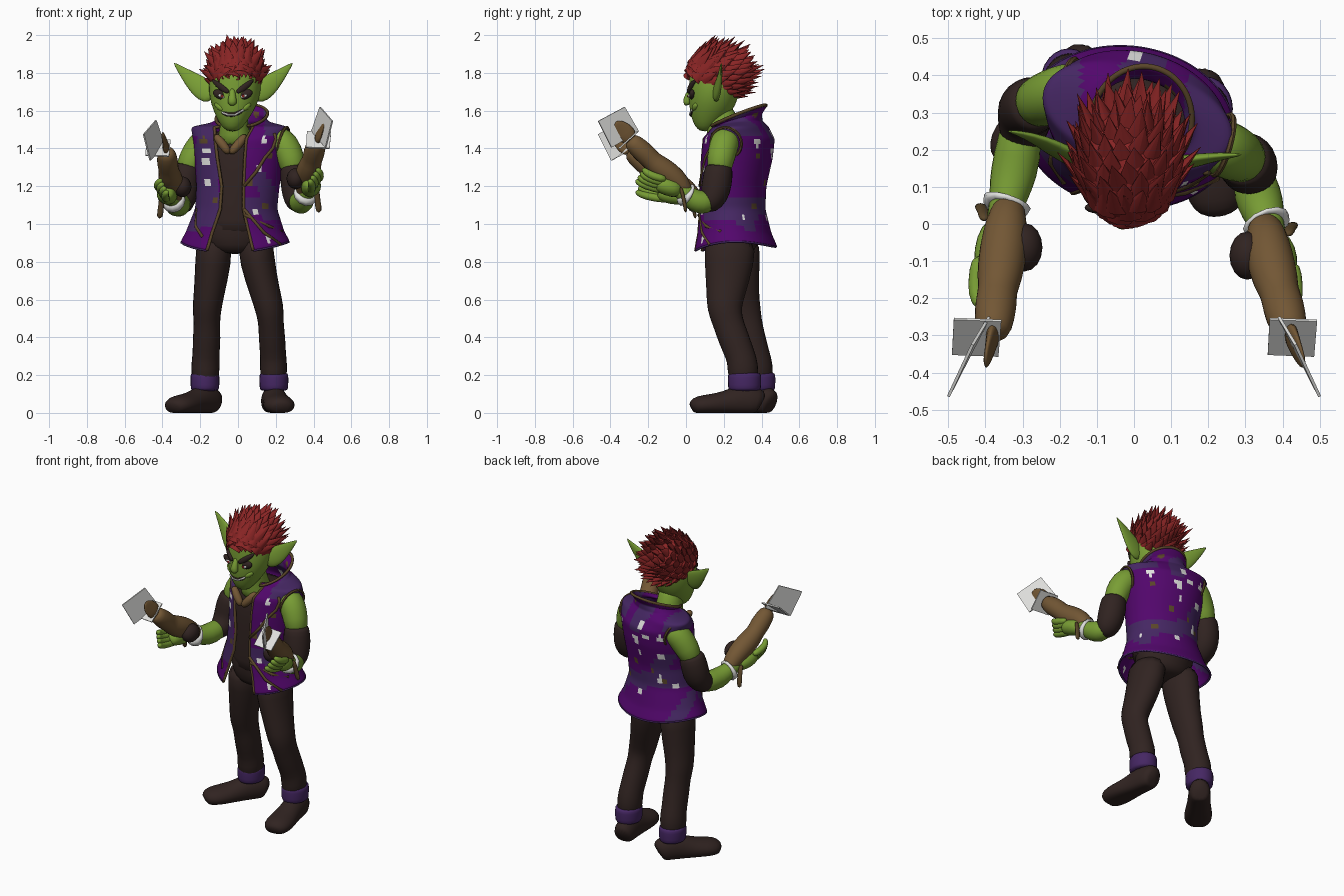
import bpy, bmesh, math, random
from mathutils import Vector, Matrix

random.seed(4)
if "Cube" in bpy.data.objects:
    bpy.data.objects.remove(bpy.data.objects["Cube"])


def material(name, *rgb):
    m = bpy.data.materials.new(name)
    m.use_nodes = True
    m.diffuse_color = (*rgb, 1)
    m.node_tree.nodes["Principled BSDF"].inputs["Base Color"].default_value = (*rgb, 1)
    return m


GREEN = material("skin green", .19, .34, .035)
RED = material("hair red", .25, .018, .018)
PURPLE = material("vest purple", .085, .002, .15)
INDIGO = material("faded indigo", .06, .02, .125)
DARK = material("dark brown cloth", .03, .017, .015)
LEATHER = material("leather brown", .17, .095, .035)
TRIM = material("trim brown", .1, .06, .022)
STEEL = material("pale steel", .75, .75, .73)
X, Y, Z = Vector((1, 0, 0)), Vector((0, 1, 0)), Vector((0, 0, 1))


def finish(name, bm, mats, smooth=True, sub=0, thick=0):
    bmesh.ops.recalc_face_normals(bm, faces=bm.faces)
    me = bpy.data.meshes.new(name)
    bm.to_mesh(me)
    bm.free()
    for m in mats:
        me.materials.append(m)
    for p in me.polygons:
        p.use_smooth = smooth
    ob = bpy.data.objects.new(name, me)
    bpy.context.collection.objects.link(ob)
    if thick:
        mod = ob.modifiers.new("thickness", "SOLIDIFY")
        mod.thickness, mod.offset = thick, 0
    if sub:
        mod = ob.modifiers.new("smooth", "SUBSURF")
        mod.levels = mod.render_levels = sub
    return ob


def loft(name, rings, mats, closed=True, caps=True, rule=None, **kw):
    """Skin a list of point rings."""
    bm = bmesh.new()
    rows = [[bm.verts.new(p) for p in r] for r in rings]
    n = len(rows[0])
    for a, b in zip(rows, rows[1:]):
        for i in range(n if closed else n - 1):
            j = (i + 1) % n
            f = bm.faces.new((a[i], a[j], b[j], b[i]))
            if rule:
                f.material_index = rule(f.calc_center_median())
    if caps:
        bm.faces.new(rows[0])
        bm.faces.new(rows[-1])
    return finish(name, bm, mats, **kw)


def limb(name, pts, mat, ref=X, sides=12, sub=1):
    """Tube along x, y, z, r1, r2 points; r1 lies along ref."""
    c = [Vector(p[:3]) for p in pts]
    rings = []
    for i, p in enumerate(pts):
        t = (c[min(i + 1, len(c) - 1)] - c[max(i - 1, 0)]).normalized()
        u = (ref - t * ref.dot(t)).normalized()
        v = t.cross(u)
        rings.append([c[i] + u * p[3] * math.cos(a) + v * p[-1] * math.sin(a)
                      for a in (2 * math.pi * k / sides for k in range(sides))])
    return loft(name, rings, [mat], sub=sub)


def cord(name, pts, r, mat=TRIM, ref=X):
    return limb(name, [(*p, r) for p in pts], mat, ref, 6, 0)


def blob(name, loc, size, mat, rot=0):
    bm = bmesh.new()
    bmesh.ops.create_uvsphere(bm, u_segments=16, v_segments=10, radius=1,
                              matrix=Matrix.Translation(loc) @ Matrix.Rotation(rot, 4, "Y") @ Matrix.Diagonal((*size, 1)))
    return finish(name, bm, [mat])


def plate(name, corners, mat, thick=.008):
    bm = bmesh.new()
    bm.faces.new([bm.verts.new(c) for c in corners])
    return finish(name, bm, [mat], smooth=False, thick=thick)


def oval(z, cx, cy, rx, ry, yaw=0, tilt=0, gap=0, lift=0, n=24):
    """Horizontal ring starting at the front, with an optional front gap."""
    out, yaw = [], math.radians(yaw)
    for i in range(n):
        a = gap + (2 * math.pi - 2 * gap) * i / (n - 1 if gap else n)
        s, c = math.sin(a), math.cos(a)
        x, y = rx * s, -ry * c
        out.append(Vector((cx + x * math.cos(yaw) - y * math.sin(yaw),
                           cy + x * math.sin(yaw) + y * math.cos(yaw), z - tilt * c + lift * s * s)))
    return out


# Trousers and boots
legs = {
    "left": [(.09, .235, .94, .1, .145), (.1, .23, .8, .097, .138), (.145, .21, .63, .082, .106), (.168, .202, .55, .08, .096),
             (.174, .222, .48, .068, .083), (.18, .25, .4, .074, .086), (.186, .29, .3, .07, .08), (.188, .3, .26, .077, .086),
             (.19, .31, .12, .07, .083)],
    "right": [(-.125, .26, .94, .1, .14), (-.13, .27, .8, .1, .125), (-.155, .285, .62, .083, .105), (-.165, .3, .55, .08, .1),
              (-.165, .318, .48, .071, .087), (-.165, .335, .4, .077, .088), (-.17, .365, .3, .073, .083), (-.172, .375, .26, .08, .088),
              (-.175, .385, .12, .074, .086)]}
for side, pts in legs.items():
    limb(side + "_trouser_leg", pts, DARK)
    x, y = pts[-1][:2]
    limb(side + "_cuff", [(x, y, z, r, r + .012) for z, r in ((.115, .07), (.125, .079), (.17, .08), (.205, .08), (.215, .07))], INDIGO)
    d = Vector((.14, -1, 0) if side == "left" else (-.62, -.8, 0)).normalized()
    heel = Vector((x, y, 0)) - d * .09
    steps = ((0, .06, .045), (.02, .08, .065), (.1, .09, .068), (.17, .072, .07), (.24, .06, .082), (.31, .055, .086), (.355, .048, .07), (.375, .03, .04))
    boot = limb(side + "_boot", [(*(heel + d * s + Z * h * .75), h, w) for s, h, w in steps], DARK, Z, 14)
    for v in boot.data.vertices:
        v.co.z = max(v.co.z, 0)
loft("hips", [oval(.84, -.015, .25, .1, .1), oval(.88, -.015, .25, .17, .13), oval(.98, -.015, .25, .19, .145),
              oval(1.1, -.01, .25, .18, .14)], [DARK], sub=1)

# Shirt and neck
loft("shirt", [oval(.93, -.01, .25, .195, .15, -8), oval(1.0, -.01, .25, .192, .15, -8), oval(1.2, 0, .25, .195, .15, -10),
               oval(1.38, .005, .268, .215, .158, -14), oval(1.46, .008, .275, .2, .13, -16), oval(1.5, 0, .26, .11, .09, -16)], [DARK], sub=1)
loft("neck", [oval(1.4, -.01, .22, .1, .1), oval(1.47, -.02, .21, .085, .1), oval(1.55, -.02, .19, .07, .08), oval(1.64, -.02, .17, .07, .08)],
     [GREEN], sub=1)
for s in (-1, 1):
    limb("neckerchief_side", [(-.04 + s * .085, .13, 1.475, .02), (-.04 + s * .04, .107, 1.42, .027), (-.045, .103, 1.37, .02)], LEATHER)

# Vest: z, centre, radii, yaw, tilt, front gap, side lift
rows = [(.865, -.015, .26, .285, .215, -8, .015, .45, .04), (.95, -.015, .255, .255, .19, -8, 0, .4, .01),
        (1.08, -.01, .245, .212, .168, -8, 0, .3, 0), (1.2, 0, .25, .215, .168, -10, 0, .28, 0),
        (1.35, .005, .27, .233, .18, -14, 0, .33, 0), (1.45, .008, .28, .245, .178, -16, 0, .36, 0),
        (1.51, .01, .29, .26, .13, -16, 0, .42, 0), (1.53, .01, .285, .16, .11, -16, .015, .5, 0),
        (1.55, .015, .28, .125, .115, -16, .035, .55, 0), (1.57, .02, .275, .135, .15, -14, .06, .6, 0)]
fine = [[p + (q - p) * k / 4 for p, q in zip(a, b)] for a, b in zip(rows, rows[1:]) for k in range(4)] + [list(rows[-1])]
vest_rings = [oval(*r, n=81) for r in fine]

# Worn spots: x, height, radius on the front and back
front_white = [(-.16, 1.39, .022), (-.165, 1.33, .02), (-.16, 1.21, .018), (-.13, 1.27, .013), (.11, 1.28, .02), (.135, 1.44, .018),
               (.1, 1.2, .014), (.09, 1.05, .017), (.16, .92, .015), (-.2, 1.02, .013)]
back_white = [(0, 1.47, .022), (-.04, 1.41, .022), (.04, 1.38, .024), (.02, 1.31, .018), (-.13, 1.42, .02), (-.12, 1.3, .02),
              (.03, 1.04, .018), (-.1, 1.14, .018), (-.18, 1.1, .014), (.19, 1.43, .018), (.2, 1.02, .015)]
gold = [(-.18, 1.44, .018), (-.12, 1.12, .015), (.17, 1.35, .017), (.06, 1.22, .017), (-.06, 1.2, .018), (.1, 1.58, .016), (.14, 1.1, .015)]


def near(c, spots):
    return any(math.hypot(c.x - x, c.z - z) < r for x, z, r in spots)


def vest_colour(c):
    if near(c, front_white if c.y < .25 else back_white):
        return 2
    if near(c, gold):
        return 3
    belt = 1.06 < c.z + .03 * math.sin(c.x * 9) < 1.16
    shoulder = c.z > 1.46 and abs(c.x) > .14
    patch = math.sin(c.x * 13 + c.z * 5) * math.sin(c.z * 11 + c.y * 9) > .75
    faded = c.x < -.1 and c.y < .24 and c.z > .97
    return int(belt or shoulder or patch or faded)


loft("vest", vest_rings, [PURPLE, INDIGO, STEEL, TRIM], closed=False, caps=False, rule=vest_colour, thick=.012, sub=1)
for k, side in ((0, "left"), (-1, "right")):
    cord(side + "_vest_trim", [r[k] for r in vest_rings], .009)
cord("collar_trim", vest_rings[-1], .009, ref=Z)
cord("hem_trim", vest_rings[0], .006, INDIGO, ref=Z)
for name, rows_up, cols in (("hip_strap", (0, 4, 8), (10, 5, 0)), ("hip_strap", (7, 5, 4), (0, 8, 15)),
                            ("hip_strap", (3, 5, 8), (-4, -9, -14)), ("lapel_fold", (22, 20, 18, 16, 14, 12), (9, 11, 10, 7, 4, 0))):
    cord(name, [vest_rings[r][c] - Y * .007 for r, c in zip(rows_up, cols)], .009)


# Arms: given for the left, moved for the right
def place(side, p):
    x, y, z = p[:3]
    if side < 0:
        k = max(0, min(1, (y + .35) / .5))
        x, y, z = -x + .02 * k + .2 * max(0, z - 1.25), y + .15 * k ** 3, z - .06 * (1 - k * k)
    return (x, y, z, *p[3:])


for s, side in ((1, "left_"), (-1, "right_")):
    def part(name, pts, mat, **kw):
        return limb(side + name, [place(s, p) for p in pts], mat, **kw)

    part("upper_arm", [(.18, .225, 1.46, .05), (.21, .215, 1.45, .078), (.248, .2, 1.42, .082), (.282, .185, 1.35, .076),
                       (.3, .17, 1.26, .066)], GREEN)
    part("sleeve", [(.295, .175, 1.31, .062), (.296, .174, 1.3, .078), (.305, .165, 1.22, .084), (.312, .15, 1.15, .08),
                    (.318, .12, 1.11, .068), (.322, .085, 1.105, .04)], DARK)
    part("forearm", [(.318, .15, 1.12, .055), (.332, .08, 1.11, .068), (.347, .035, 1.13, .062), (.36, -.01, 1.165, .045),
                     (.375, -.05, 1.19, .045)], GREEN)
    part("bracelet", [(.353, .01, 1.15, .05), (.355, .006, 1.152, .066), (.36, -.006, 1.16, .062), (.362, -.01, 1.165, .048)], STEEL, sub=0)
    part("hand", [(.37, -.03, 1.175, .04), (.385, -.07, 1.19, .055, .05), (.39, -.12, 1.205, .055, .05), (.392, -.16, 1.225, .04, .04)], GREEN)
    for i in range(4):
        fx, fz = .385 + .014 * i, 1.175 + .02 * i
        part("finger", [(fx, -.1, fz, .022), (fx + .008, -.17, fz + .015, .024), (fx + .006, -.25 + .012 * i, fz + .04, .021),
                        (fx - .01, -.265 + .012 * i, fz + .06, .012)], GREEN, sides=8)
    part("wrapped_handle", [(.352, .015, 1.12, .022), (.35, .0, 1.16, .042), (.356, -.03, 1.215, .058), (.365, -.09, 1.265, .068),
                            (.382, -.155, 1.31, .064), (.392, -.185, 1.34, .053), (.402, -.22, 1.375, .06), (.417, -.28, 1.43, .053),
                            (.422, -.3, 1.45, .035)], LEATHER)
    part("blade_root", [(.417, -.285, 1.44, .024, .045), (.434, -.325, 1.485, .014, .055), (.45, -.36, 1.52, .009, .04),
                        (.458, -.375, 1.54, .006, .015)], LEATHER)
    part("hand_strap", [(.415, -.03, 1.2, .018, .012), (.42, -.01, 1.13, .015, .01), (.43, 0, 1.055, .022, .012)], TRIM, sides=8)
    blob(side + "palm_wrap", place(s, (.305, -.085, 1.24)), (.048, .065, .055), DARK)
    # Cleaver blade and crossing guard plate
    drop = 0 if s > 0 else -.07
    blade = [(.39, -.25, 1.49), (.435, -.325, 1.62), (.5, -.465, 1.545), (.465, -.395, 1.405)]
    plate(side + "blade", [(s * x, y, z + drop) for x, y, z in blade], STEEL)
    plate(side + "guard", [(s * .425 + dx, -.305 + dz, 1.445 + drop * .6 + dz * .9) for dx, dz in
                           ((-.065, -.045), (.06, -.05), (.068, .045), (-.06, .05))], STEEL)
    bpy.ops.mesh.primitive_torus_add(location=place(s, (.238, .213, 1.43)), rotation=(0, math.radians(90 + s * 14), math.radians(-16)),
                                     major_radius=.084, minor_radius=.008, major_segments=28, minor_segments=6)
    bpy.context.object.name = side + "armhole_trim"
    bpy.context.object.data.materials.append(TRIM)

# Head
skull = [(1.49, -.03, .1, .025, .025), (1.515, -.03, .105, .058, .058), (1.57, -.026, .125, .092, .1), (1.63, -.02, .14, .122, .125),
         (1.7, -.017, .15, .14, .135), (1.77, -.015, .16, .138, .145), (1.86, -.015, .16, .12, .135), (1.92, -.015, .16, .06, .07)]
loft("head", [oval(*r, yaw=-6) for r in skull], [GREEN], sub=1)


def on_face(x, z, out=.004):
    """Point on the front of the head."""
    for a, b in zip(skull, skull[1:]):
        if a[0] <= z <= b[0]:
            k = (z - a[0]) / (b[0] - a[0])
            _, cx, cy, rx, ry = [p + (q - p) * k for p, q in zip(a, b)]
            return Vector((x, cy - ry * math.sqrt(max(0, 1 - ((x - cx) / rx) ** 2)) - out, z))


limb("nose", [(-.03, .03, 1.72, .014), (-.03, .012, 1.68, .018), (-.031, 0, 1.648, .027, .022), (-.03, .015, 1.63, .02)], GREEN)
for s in (-1, 1):
    def face(dx, z, out=.004):
        return on_face(-.028 + s * dx, z, out)
    blob("eye_socket", face(.066, 1.685, -.006), (.041, .016, .024), DARK, s * -.4)
    blob("eye_white", face(.06, 1.677, .002), (.019, .012, .009), STEEL, s * -.4)
    blob("iris", face(.056, 1.677, .011), (.008, .006, .008), RED)
    limb("eyebrow", [(*face(d, z), r, .01) for d, z, r in ((.018, 1.695, .01), (.05, 1.715, .018), (.085, 1.742, .017), (.11, 1.765, .004))], DARK, Z)
    limb("cheek", [(*face(d, z, -.012), r) for d, z, r in ((.045, 1.6, .01), (.07, 1.62, .02), (.095, 1.64, .012))], GREEN)
    # Long pointed ears, the right one swept further back
    e, sweep = Vector((-.025 + s * .1, .155, 1.675)), 1.6 - .8 * s
    limb("ear", [(*(e + Vector((s * dx, dy * sweep, dz))), t, w) for dx, dy, dz, t, w in
                 ((0, 0, 0, .02, .045), (.05, .012, .03, .022, .066), (.105, .025, .075, .016, .052), (.16, .035, .125, .011, .029),
                  (.217, .04, .18, .003, .003))], GREEN, Y)
mouth = [(-.085, 1.59), (-.05, 1.577), (-.015, 1.578), (.03, 1.605)]
limb("mouth", [(*on_face(x, z, 0), .012, .006) for x, z in mouth], DARK, Z)
cord("teeth", [on_face(x, z, .004) for x, z in mouth], .005, STEEL, Z)

# Hair cap and swept-back locks
centre, size = Vector((-.013, .16, 1.795)), Vector((.142, .158, .155))


def bald(p):
    return p.z < 1.785 - max(0, p.y - .03) * .6


bm = bmesh.new()
bmesh.ops.create_icosphere(bm, subdivisions=4, radius=1, matrix=Matrix.Translation(centre) @ Matrix.Diagonal((*size, 1)))
bmesh.ops.delete(bm, geom=[f for f in bm.faces if bald(f.calc_center_median())], context="FACES")
for i in range(140):
    h = 1 - 2 * (i + .5) / 140
    a = i * 2.39996
    n = Vector((math.cos(a) * math.sqrt(1 - h * h), math.sin(a) * math.sqrt(1 - h * h), h))
    root = centre + n * size
    if bald(root):
        continue
    d = (n * .38 + Vector((random.uniform(-.15, .15), .6, .32))).normalized()
    length = random.uniform(.1, .15) * (1 - .2 * max(0, n.z))
    # Flat side of each lock lies along the scalp
    side = d.cross(n).normalized()
    turn = Matrix((side, d.cross(side), d)).transposed().to_4x4()
    bmesh.ops.create_cone(bm, segments=8, radius1=.04, radius2=.001, depth=length,
                          matrix=Matrix.Translation(root - n * .014 + d * length * .33) @ turn @ Matrix.Diagonal((1, .55, 1, 1)))
hair = finish("spiky_hair", bm, [RED])
bpy.ops.object.select_all(action="DESELECT")
bpy.context.view_layer.objects.active = hair
hair.select_set(True)
bpy.ops.object.shade_smooth_by_angle(angle=math.radians(50))
